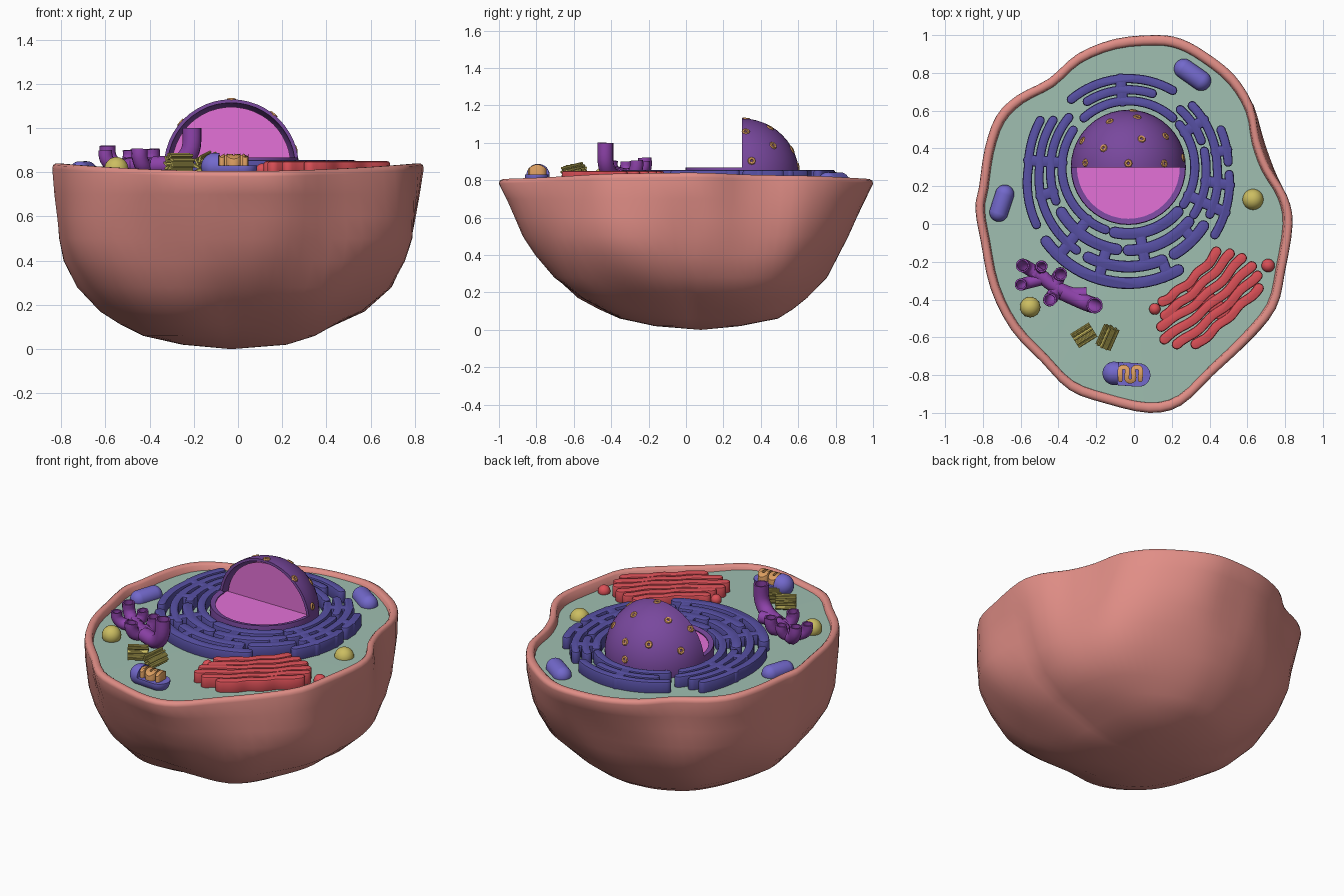
import bpy, bmesh, math
from mathutils import Vector, Matrix, noise

if "Cube" in bpy.data.objects:
    bpy.data.objects.remove(bpy.data.objects["Cube"])


def material(name, *rgb):
    m = bpy.data.materials.new(name)
    m.use_nodes = True
    m.diffuse_color = (*rgb, 1)
    m.node_tree.nodes["Principled BSDF"].inputs["Base Color"].default_value = (*rgb, 1)
    return m


SALMON = material("salmon membrane", .75, .27, .24)
GREEN = material("sage cytoplasm", .35, .52, .44)
INDIGO = material("indigo folds", .095, .08, .37)
PURPLE = material("purple envelope", .19, .065, .34)
MAGENTA = material("magenta core", .77, .165, .68)
RED = material("red stack", .71, .08, .095)
BLUE = material("periwinkle capsule", .17, .14, .6)
ORANGE = material("orange folds", .73, .35, .12)
YELLOW = material("mustard yellow", .6, .51, .12)
VIOLET = material("violet tubes", .27, .055, .4)


def activate(obj):
    bpy.ops.object.select_all(action='DESELECT')
    obj.select_set(True)
    bpy.context.view_layer.objects.active = obj


def finish(obj, mat, angle=40, modifier=None, **settings):
    """Apply an optional modifier, colour the part and smooth it."""
    activate(obj)
    if modifier:
        mod = obj.modifiers.new(modifier.title(), modifier)
        for key, value in settings.items():
            setattr(mod, key, value)
        bpy.ops.object.modifier_apply(modifier=mod.name)
    obj.data.materials.clear()
    obj.data.materials.append(mat)
    bpy.ops.object.shade_smooth_by_angle(angle=math.radians(angle))
    return obj


def from_bmesh(name, bm, mat, angle=40, **kw):
    bmesh.ops.recalc_face_normals(bm, faces=bm.faces)
    mesh = bpy.data.meshes.new(name)
    bm.to_mesh(mesh)
    bm.free()
    obj = bpy.data.objects.new(name, mesh)
    bpy.context.collection.objects.link(obj)
    return finish(obj, mat, angle, **kw)


def spline(points, steps=4, closed=False):
    """Smooth path through the given points."""
    pts = [Vector(p) for p in points]
    n = len(pts)
    pick = (lambda i: pts[i % n]) if closed else (lambda i: pts[min(max(i, 0), n - 1)])
    out = []
    for i in range(n if closed else n - 1):
        a, b, c, d = (pick(i + k) for k in (-1, 0, 1, 2))
        for s in range(steps):
            t = s / steps
            out.append(b + (c - a) * t / 2 + (2 * a - 5 * b + 4 * c - d) * t**2 / 2
                       + (3 * b - a - 3 * c + d) * t**3 / 2)
    return out if closed else out + [pts[-1]]


def ribbon(name, path, width, high, mat, flare=0, bevel=.011):
    """Flat band with rounded ends that follows a plan path."""
    pts = [Vector(p[:2]) for p in path]
    last = len(pts) - 1
    left, right = [], []
    for i, p in enumerate(pts):
        d = (pts[min(i + 1, last)] - pts[max(i - 1, 0)]).normalized()
        side = Vector((-d.y, d.x)) * width / 2 * (1 + flare * (2 * i / last - 1)**2)
        left.append(p + side)
        right.append(p - side)

    def cap(a, b):
        mid, arm = (a + b) / 2, a - b
        return [mid + Matrix.Rotation(-math.pi * k / 6, 2) @ arm / 2 for k in range(1, 6)]
    loop = left + cap(left[-1], right[-1]) + right[::-1] + cap(right[0], left[0])
    bm = bmesh.new()
    face = bm.faces.new([bm.verts.new((p.x, p.y, .775)) for p in loop])
    top = bmesh.ops.extrude_face_region(bm, geom=[face])["geom"]
    for v in top:
        if isinstance(v, bmesh.types.BMVert):
            v.co.z = high
    return from_bmesh(name, bm, mat, modifier='BEVEL', width=bevel, segments=2,
                      limit_method='ANGLE', angle_limit=1)


def ball(name, centre, r, mat, half=0, turn=0, cuts=(), fill=True, **kw):
    """Sphere or capsule along local x, with optional (point, normal) cuts that keep the normal side."""
    bm = bmesh.new()
    bmesh.ops.create_uvsphere(bm, u_segments=40, v_segments=24, radius=r)
    if half:
        for v in bm.verts:
            v.co.z += math.copysign(half, v.co.z)
        bmesh.ops.rotate(bm, verts=bm.verts, matrix=Matrix.Rotation(math.pi / 2, 3, 'Y'))
    for point, normal in cuts:
        geom = bm.verts[:] + bm.edges[:] + bm.faces[:]
        cut = bmesh.ops.bisect_plane(bm, geom=geom, plane_co=point, plane_no=normal, clear_inner=True)
        if fill:
            edges = [e for e in cut["geom_cut"] if isinstance(e, bmesh.types.BMEdge)]
            bmesh.ops.contextual_create(bm, geom=edges)
    move = Matrix.Translation(centre) @ Matrix.Rotation(math.radians(turn), 4, 'Z')
    bmesh.ops.transform(bm, matrix=move, verts=bm.verts)
    return from_bmesh(name, bm, mat, **kw)


# Cell body: irregular plan outline that eases into a lumpy rounded bowl
OUTLINE = spline([(x, y, 0) for x, y in (
    (.12, 1), (-.1, .98), (-.3, .9), (-.45, .77), (-.62, .68), (-.73, .57), (-.79, .4), (-.82, .2),
    (-.84, .08), (-.81, -.1), (-.76, -.34), (-.65, -.56), (-.49, -.73), (-.34, -.88), (-.15, -.95),
    (.08, -1), (.25, -.96), (.42, -.8), (.6, -.63), (.75, -.45), (.8, -.25), (.84, 0), (.81, .15),
    (.72, .3), (.665, .45), (.63, .63), (.53, .79), (.38, .91), (.25, .98))], 3, True)


def rim_height(p):
    return .805 + .05 * p.x**2


def loft(name, rings, end, mat, angle):
    bm = bmesh.new()
    rows = [[bm.verts.new(place(p)) for p in OUTLINE] for place in rings]
    tip = bm.verts.new(end)
    n = len(OUTLINE)
    for a, b in zip(rows, rows[1:]):
        for i in range(n):
            bm.faces.new((a[i], a[(i + 1) % n], b[(i + 1) % n], b[i]))
    for i in range(n):
        bm.faces.new((rows[-1][i], rows[-1][(i + 1) % n], tip))
    return from_bmesh(name, bm, mat, angle)


def rim_ring(scale, drop):
    return lambda p: (p.x * scale, p.y * scale, rim_height(p) - drop)


def bowl_ring(sx, sy, z):
    depth = 1 - z / .8

    def place(p):
        oval = p / math.hypot(p.x / .83, p.y / .98)
        p = p.lerp(oval, min(1, depth * 1.5))
        # The diagonals bulge, more so on the left side
        corner = 2 * abs(p.x * p.y) / p.length_squared
        p = p * (1 + corner * (.075 if p.x > 0 else .02) * min(1, depth * 3))
        q = Vector((p.x * sx - .03 * depth, p.y * sy + .06 * depth**3, z))
        return q + p * noise.noise(q * 3) * .06 * depth
    return place


rim = [rim_ring(*r) for r in ((.938, .06), (.948, .01), (.962, 0), (.982, 0), (.996, .008), (1, .025))]
wall = [bowl_ring(*r) for r in ((.985, .96, .7), (.97, .91, .6), (.955, .865, .5), (.92, .81, .4), (.84, .735, .28),
                                (.7, .62, .17), (.58, .52, .11), (.46, .42, .06), (.27, .24, .02))]
loft("cell_membrane", rim + wall, (-.03, .08, 0), SALMON, 60)


def fluid_ring(s):
    return lambda p: (p.x * s, p.y * s, .793 - .008 * s * (1 + p.x))


loft("cytoplasm", [fluid_ring(s) for s in (.955, .8, .6, .4, .2)], (0, 0, .793), GREEN, 60)

# Nucleus: shell and core with the upper front quarter opened
NUC = Vector((-.03, .3, .825))
UP, DOWN, BACK, FRONT = (0, 0, 1), (0, 0, -1), (0, 1, 0), (0, -1, 0)
floor = ((0, 0, -.045), UP)
shell = dict(fill=False, modifier='SOLIDIFY', offset=-1)
ball("nucleus_back_shell", NUC, .305, PURPLE, cuts=[floor, ((0, 0, 0), BACK)], thickness=.016, **shell)
ball("nucleus_front_shell", NUC, .305, PURPLE, thickness=.03,
     cuts=[floor, ((0, 0, .042), DOWN), ((0, 0, 0), FRONT)], **shell)
ball("nucleus_back_core", NUC, .272, MAGENTA, cuts=[floor, ((0, .03, 0), BACK)])
ball("nucleus_floor_core", NUC, .28, MAGENTA, cuts=[floor, ((0, 0, .03), DOWN), ((0, .04, 0), FRONT)])

# Nuclear pores, by azimuth and elevation in degrees
for az, el in ((80, 27), (112, 30), (65, 57), (142, 57), (40, 32), (90, 86), (6, 51),
               (174, 41), (85, 9), (150, 22), (10, 15)):
    a, e = math.radians(az), math.radians(el)
    n = Vector((math.cos(a) * math.cos(e), math.sin(a) * math.cos(e), math.sin(e)))
    bpy.ops.mesh.primitive_torus_add(major_segments=8, minor_segments=6, major_radius=.014, minor_radius=.009,
                                     location=NUC + n * .302, rotation=n.to_track_quat('Z', 'Y').to_euler())
    bpy.context.object.name = "nuclear_pore"
    finish(bpy.context.object, ORANGE)


# Rough reticulum: concentric folded bands around the nucleus
def around(row, az):
    a = math.radians(az)
    r = .352 + row * (.059 + .028 * max(0, -math.sin(a)))
    return NUC.x + r * math.cos(a), NUC.y + r * math.sin(a)


BANDS = ((0, 48, 132), (1, 72, 122), (2, 60, 130), (0, 146, 250), (1, 140, 205), (2, 148, 238), (3, 152, 212),
         (1, 214, 262), (3, 222, 296), (2, 246, 290), (1, 270, 318), (0, 258, 318), (2, 298, 322),
         (0, 326, 400), (1, 324, 372), (2, 330, 404), (3, 322, 356), (1, 380, 408), (3, 3, 22))
for row, start, stop in BANDS:
    count = max(6, (stop - start) // 4)
    path = [around(row, start + (stop - start) * i / count) for i in range(count + 1)]
    ribbon("reticulum_band", path, .049 if start < 200 or start > 300 else .062, .856, INDIGO)
for az, first, final in ((95, 0, 2), (176, 0, 3), (198, 1, 2), (232, 0, 3), (255, 1, 3), (280, 0, 2),
                         (290, 2, 3), (312, 1, 2), (335, 0, 3), (350, 1, 3), (392, 0, 2), (10, 2, 3)):
    ribbon("reticulum_bridge", [around(first, az), around(final, az)], .06, .855, INDIGO)

# Red stack: rippled bands, pinched at the middle and fanned at the ends
STACK = (((.15, -.41), (.44, -.15)), ((.16, -.48), (.51, -.16)), ((.14, -.54), (.57, -.18)),
         ((.16, -.61), (.62, -.22)), ((.23, -.64), (.65, -.27)), ((.33, -.64), (.66, -.34)))
ACROSS = Vector((.7, -.7))
for i, (start, end) in enumerate(STACK):
    a, b = Vector(start), Vector(end)
    mid = Vector((.395, -.4)) + ACROSS * (i - 2.5) * .056
    path = []
    for k in range(25):
        t = k / 24
        path.append(a.lerp(b, t) + (mid - (a + b) / 2) * 4 * t * (1 - t)
                    + ACROSS * .006 * math.sin(t * 17 + i))
    ribbon("stack_fold", path, .05, .85, RED, flare=.1)
ribbon("stack_bridge", [(.32, -.34), (.47, -.47)], .09, .843, RED)
ball("stack_vesicle_left", (.71, -.22, .79), .035, RED)
ball("stack_vesicle_right", (.11, -.45, .81), .03, RED)

# Whole capsules and yellow spheres
ball("capsule_back", (.31, .79, .79), .053, BLUE, half=.055, turn=-35)
ball("capsule_side", (-.7, .11, .8), .05, BLUE, half=.05, turn=72)
ball("yellow_sphere_left", (.63, .13, .78), .055, YELLOW)
ball("yellow_sphere_right", (-.55, -.44, .815), .054, YELLOW)

# Opened capsule with a folded inner band, arched across its width
CAP = Vector((-.04, -.795, .826))
tray_end = (-.045, 0, 0)
ball("open_capsule_closed_end", CAP, .062, BLUE, half=.065, turn=-4, cuts=[(tray_end, (-1, 0, 0))])
ball("open_capsule_tray", CAP, .062, BLUE, half=.065, turn=-4, cuts=[(tray_end, (1, 0, 0)), ((0, 0, .005), DOWN)])
folds = [(CAP.x - .032 + .035 * (k // 2), CAP.y + .03 * (1 if (k + 1) // 2 % 2 else -1), 0) for k in range(8)]
band = ribbon("open_capsule_folds", spline(folds, 4), .025, .885, ORANGE, bevel=.005)
for v in band.data.vertices:
    if v.co.z > CAP.z:
        v.co.z -= 10 * (v.co.y - CAP.y)**2

# Barrels made of a ring of nine ribs
for x, y, turn, tilt in ((-.265, -.59, 32, 0), (-.14, -.6, 66, 12)):
    place = (Matrix.Translation((x, y, .842)) @ Matrix.Rotation(math.radians(turn), 4, 'Z')
             @ Matrix.Rotation(math.radians(90 - tilt), 4, 'Y'))
    bm = bmesh.new()
    for k in range(9):
        rod = place @ Matrix.Rotation(k * math.tau / 9, 4, 'Z') @ Matrix.Translation((.029, 0, 0))
        for shift in (-.008, .002, .012):
            lean = Matrix.Rotation(.65, 4, 'Z') @ Matrix.Translation((shift, 0, 0))
            bmesh.ops.create_cone(bm, cap_ends=True, segments=8, radius1=.0065, radius2=.0065, depth=.115,
                                  matrix=rod @ lean)
    from_bmesh("rib_barrel", bm, YELLOW)

# Smooth reticulum: branching open tubes
for r, path in ((.043, ((-.38, -.36, .83), (-.27, -.41, .84), (-.215, -.43, .9), (-.208, -.43, 1))),
                (.036, ((-.5, -.27, .83), (-.42, -.33, .83), (-.33, -.37, .83), (-.25, -.37, .83))),
                (.036, ((-.47, -.29, .83), (-.55, -.24, .83), (-.585, -.22, .87), (-.59, -.22, .92))),
                (.032, ((-.48, -.29, .83), (-.56, -.31, .83), (-.595, -.32, .86), (-.6, -.32, .9))),
                (.036, ((-.4, -.33, .83), (-.43, -.38, .83), (-.445, -.4, .87), (-.445, -.4, .905))),
                (.032, ((-.53, -.27, .83), (-.5, -.24, .84), (-.49, -.225, .87), (-.49, -.225, .9))),
                (.036, ((-.42, -.33, .83), (-.4, -.28, .83), (-.39, -.265, .87), (-.39, -.265, .905)))):
    curve = bpy.data.curves.new("smooth_tube", 'CURVE')
    curve.dimensions = '3D'
    curve.bevel_depth = r
    curve.bevel_resolution = 4
    pts = spline(path, 5)
    line = curve.splines.new('POLY')
    line.points.add(len(pts) - 1)
    for point, p in zip(line.points, pts):
        point.co = (*p, 1)
    tube = bpy.data.objects.new("smooth_tube", curve)
    bpy.context.collection.objects.link(tube)
    activate(tube)
    bpy.ops.object.convert(target='MESH')
    finish(bpy.context.object, VIOLET, modifier='SOLIDIFY', thickness=.009, offset=-1)
